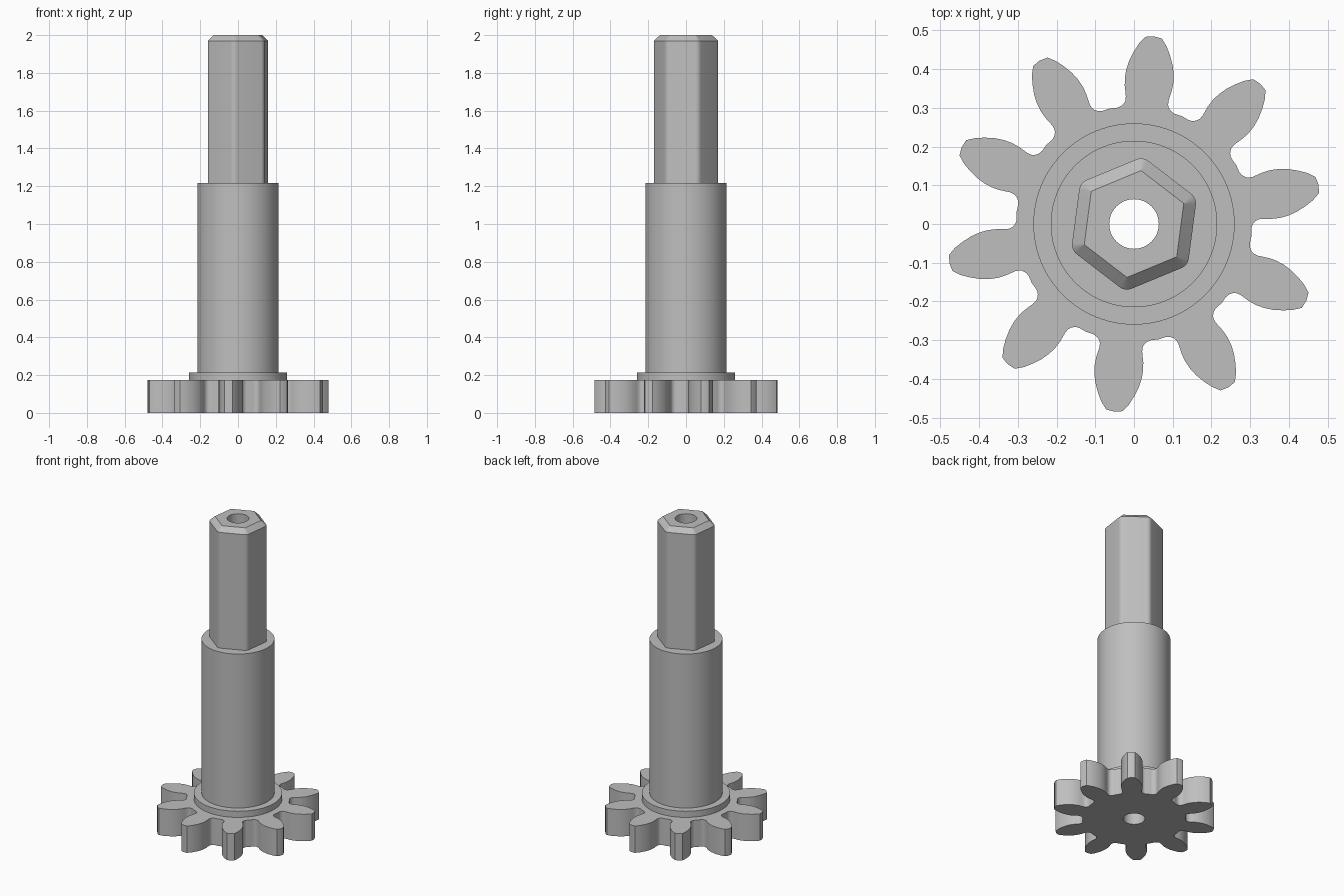
import bpy, bmesh, math

if "Cube" in bpy.data.objects:
    bpy.data.objects.remove(bpy.data.objects["Cube"])

steel = bpy.data.materials.new("satin grey")
steel.diffuse_color = (0.52, 0.52, 0.52, 1)
steel.use_nodes = True
steel.node_tree.nodes["Principled BSDF"].inputs["Base Color"].default_value = steel.diffuse_color


def circle(r, n=96):
    return [(r * math.cos(2 * math.pi * i / n), r * math.sin(2 * math.pi * i / n)) for i in range(n)]


def rotate(p, a):
    c, s = math.cos(a), math.sin(a)
    return (p[0] * c - p[1] * s, p[0] * s + p[1] * c)


def gear_outline():
    # half tooth pointing along +x, from the tip to the root: (distance, half width)
    half = [(0.484, 0.0215), (0.465, 0.036), (0.443, 0.047), (0.418, 0.0565),
            (0.395, 0.0615), (0.373, 0.063), (0.353, 0.0612), (0.338, 0.058),
            (0.326, 0.0555), (0.315, 0.0555), (0.307, 0.0585), (0.301, 0.0635),
            (0.2965, 0.0695), (0.2935, 0.0765)]
    tooth = [(u, -w) for u, w in reversed(half)] + [(0.4875, 0)] + half
    root = 0.305
    tooth.append((root * math.cos(math.pi / 10), root * math.sin(math.pi / 10)))
    return [rotate(p, math.radians(12 + 36 * k)) for k in range(10) for p in tooth]


def hex_outline(apothem, r, steps=6):
    # hexagon with rounded corners
    reach = (apothem - r) / math.cos(math.pi / 6)
    pts = []
    for k in range(6):
        a = math.radians(22.5 + 60 * k)
        for i in range(steps + 1):
            b = a + math.radians(-30 + 60 * i / steps)
            pts.append((reach * math.cos(a) + r * math.cos(b), reach * math.sin(a) + r * math.sin(b)))
    return pts


class Part:
    def __init__(self, name):
        self.name, self.bm = name, bmesh.new()

    def loop(self, pts, z):
        return [self.bm.verts.new((x, y, z)) for x, y in pts]

    def wall(self, low, high, inward=False):
        n = len(low)
        for i in range(n):
            j = (i + 1) % n
            quad = [low[i], low[j], high[j], high[i]]
            self.bm.faces.new(quad[::-1] if inward else quad)

    def annulus(self, outer, inner, up):
        # flat face between two loops at the same height
        edges = []
        for lp in (outer, inner):
            for i in range(len(lp)):
                pair = (lp[i - 1], lp[i])
                edges.append(self.bm.edges.get(pair) or self.bm.edges.new(pair))
        made = bmesh.ops.triangle_fill(self.bm, edges=edges, use_beauty=True, normal=(0, 0, up))
        for f in made["geom"]:
            if isinstance(f, bmesh.types.BMFace):
                f.normal_update()
                if f.normal.z * up < 0:
                    f.normal_flip()

    def finish(self):
        mesh = bpy.data.meshes.new(self.name)
        self.bm.to_mesh(mesh)
        self.bm.free()
        mesh.materials.append(steel)
        ob = bpy.data.objects.new(self.name, mesh)
        bpy.context.collection.objects.link(ob)
        bpy.ops.object.select_all(action='DESELECT')
        ob.select_set(True)
        bpy.context.view_layer.objects.active = ob
        bpy.ops.object.shade_smooth_by_angle(angle=math.radians(25))


BORE, COLLAR, BARREL = 0.064, 0.26, 0.215
Z_GEAR, Z_COLLAR, Z_BARREL, Z_CHAMFER, Z_TOP = 0.175, 0.215, 1.217, 1.97, 2.0
hexagon = hex_outline(0.152, 0.032)

# toothed wheel
p = Part("gear")
low, high = p.loop(gear_outline(), 0), p.loop(gear_outline(), Z_GEAR)
p.wall(low, high)
p.annulus(low, p.loop(circle(BORE), 0), -1)
p.annulus(high, p.loop(circle(COLLAR), Z_GEAR), 1)
p.finish()

# thin shoulder and round shaft, each capped up to the next part
for name, r, z0, z1, next_outline in (
        ("collar", COLLAR, Z_GEAR, Z_COLLAR, circle(BARREL)),
        ("barrel", BARREL, Z_COLLAR, Z_BARREL, hexagon)):
    p = Part(name)
    low, high = p.loop(circle(r), z0), p.loop(circle(r), z1)
    p.wall(low, high)
    p.annulus(high, p.loop(next_outline, z1), 1)
    p.finish()

# hexagonal drive end with a chamfered tip
p = Part("hex_shaft")
low, mid = p.loop(hexagon, Z_BARREL), p.loop(hexagon, Z_CHAMFER)
tip = p.loop(hex_outline(0.1205, 0.001), Z_TOP)
p.wall(low, mid)
p.wall(mid, tip)
p.annulus(tip, p.loop(circle(BORE), Z_TOP), 1)
p.finish()

# through hole
p = Part("bore")
p.wall(p.loop(circle(BORE), 0), p.loop(circle(BORE), Z_TOP), inward=True)
p.finish()
